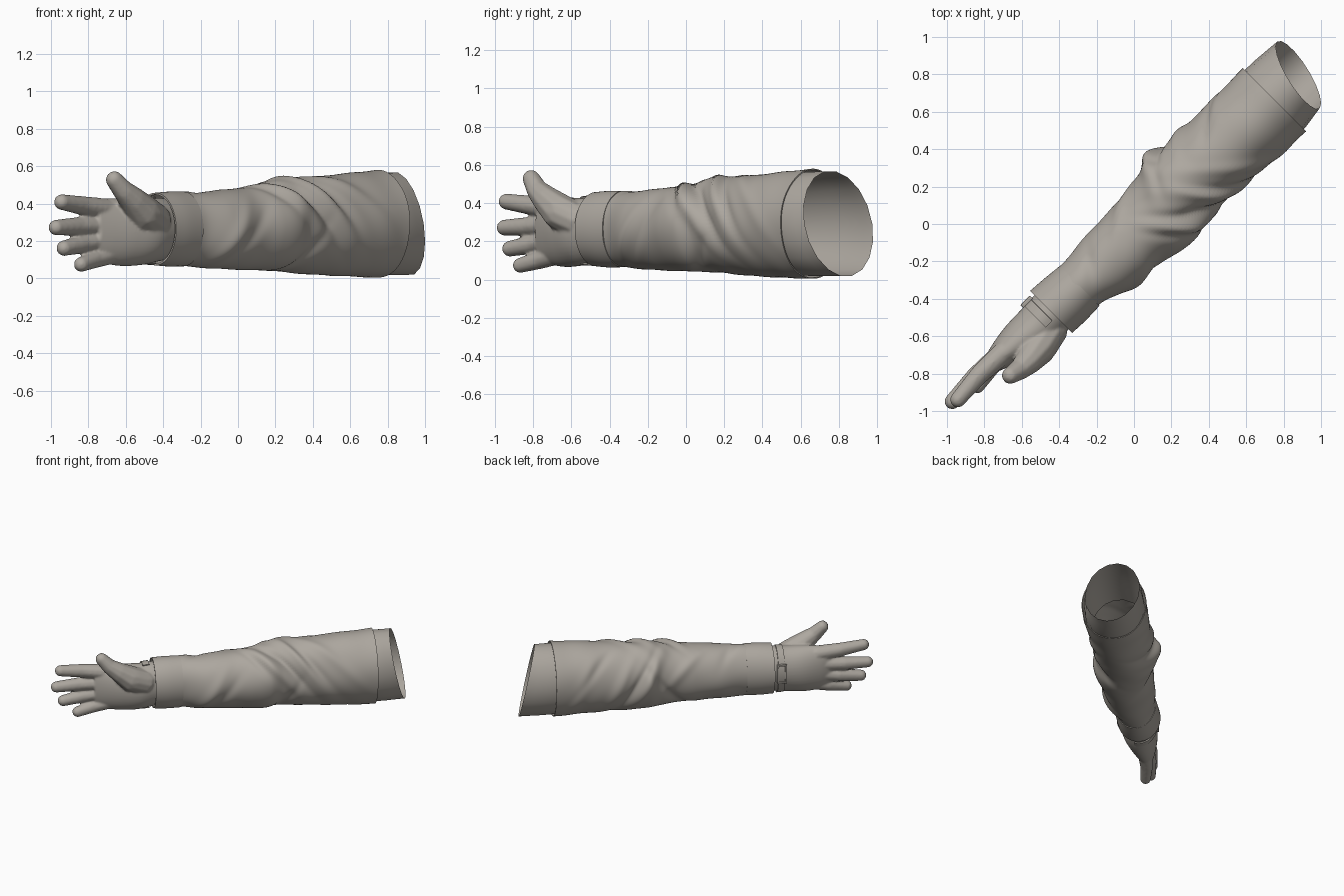
import bpy, bmesh, math
from mathutils import Vector, Matrix

cube = bpy.data.objects.get("Cube")
if cube:
    bpy.data.objects.remove(cube, do_unlink=True)

mat = bpy.data.materials.new("warm grey")
mat.use_nodes = True
GREY = (0.42, 0.39, 0.35, 1)
mat.diffuse_color = GREY
mat.node_tree.nodes["Principled BSDF"].inputs["Base Color"].default_value = GREY

R = math.sqrt(0.5)


def place(s, p, z):
    """Arm space (along the arm, towards the palm side, up) to world."""
    return Vector(((s + p) * R, (s - p) * R, max(z, 0)))


def finish(name, bm, mods=(), angle=40):
    me = bpy.data.meshes.new(name)
    bm.to_mesh(me)
    bm.free()
    me.materials.append(mat)
    ob = bpy.data.objects.new(name, me)
    bpy.context.collection.objects.link(ob)
    bpy.ops.object.select_all(action='DESELECT')
    ob.select_set(True)
    bpy.context.view_layer.objects.active = ob
    for kind, props in mods:
        m = ob.modifiers.new(kind.title(), kind)
        for k, v in props.items():
            setattr(m, k, v)
        bpy.ops.object.modifier_apply(modifier=m.name)
    bpy.ops.object.shade_smooth_by_angle(angle=math.radians(angle))
    return ob


def sample(table, s):
    """Smooth interpolation of (s, back, front, bottom, top) rows."""
    i = 0
    while i < len(table) - 2 and s > table[i + 1][0]:
        i += 1
    a, b = table[i], table[i + 1]
    prev, nxt = table[max(i - 1, 0)], table[min(i + 2, len(table) - 1)]
    h = b[0] - a[0]
    t = (s - a[0]) / h
    out = []
    for k in range(1, 5):
        m0 = (b[k] - prev[k]) / (b[0] - prev[0]) * h
        m1 = (nxt[k] - a[k]) / (nxt[0] - a[0]) * h
        out.append((2*t**3 - 3*t**2 + 1) * a[k] + (t**3 - 2*t**2 + t) * m0
                   + (3*t**2 - 2*t**3) * b[k] + (t**3 - t**2) * m1)
    return out


def loft(bm, table, rings, sides, bump=None, shift=None, caps=False, arc=None):
    s0, s1 = table[0][0], table[-1][0]
    start, end = arc or (0, math.tau)
    count = sides + 1 if arc else sides
    grid = []
    for i in range(rings + 1):
        s = s0 + (s1 - s0) * i / rings
        back, front, low, high = sample(table, s)
        row = []
        for j in range(count):
            a = start + (end - start) * j / sides
            extra = bump(s, a) if bump else 0
            ds = shift(a) * i / rings if shift else 0
            row.append(bm.verts.new(place(
                s + ds,
                (back + front) / 2 + ((front - back) / 2 + extra) * math.cos(a),
                (low + high) / 2 + ((high - low) / 2 + extra) * math.sin(a))))
        grid.append(row)
    for r0, r1 in zip(grid, grid[1:]):
        for j in range(sides):
            k = (j + 1) % count
            bm.faces.new((r0[j], r1[j], r1[k], r0[k]))
    if caps:
        bm.faces.new(grid[0])
        bm.faces.new(grid[-1][::-1])


# Folds: centre along arm, angle in degrees, slant, width, spread, height
FOLDS = [
    (0.20, 40, -0.20, 0.045, 0.9, 0.026),
    (0.30, 40, -0.20, 0.035, 0.9, -0.028),
    (0.40, 50, -0.17, 0.045, 0.9, 0.026),
    (0.50, 35, -0.20, 0.040, 0.8, -0.018),
    (0.62, 50, -0.25, 0.055, 0.9, 0.014),
    (0.09, 60, -0.15, 0.040, 0.7, -0.018),
    (0.30, 170, 0.12, 0.050, 0.9, 0.024),
    (0.40, 180, 0.14, 0.035, 0.9, -0.024),
    (0.50, 170, 0.12, 0.045, 0.8, 0.016),
    (0.79, 175, 0.10, 0.050, 0.7, 0.010),
    (0.18, 190, -0.18, 0.040, 0.8, -0.018),
    (0.02, 150, 0.20, 0.050, 0.7, 0.012),
    (0.70, 150, 0.20, 0.040, 0.7, -0.012),
    (-0.23, -10, 0.12, 0.050, 0.8, 0.014),
    (-0.12, -10, 0.15, 0.045, 0.7, -0.010),
    (0.31, -40, 0.16, 0.040, 0.7, -0.012),
    (-0.32, 110, 0.10, 0.040, 0.6, -0.010),
]


def folds(s, a):
    total = 0.003 * math.sin(9 * s + 3 * a) * math.sin(17 * s - 2 * a)
    for centre, deg, slant, width, spread, height in FOLDS:
        da = (a - math.radians(deg) + math.pi) % math.tau - math.pi
        total += height * math.exp(-((s - centre - slant * da) / width) ** 2
                                   - (da / spread) ** 2)
    return total


# Wrinkled sleeve
bm = bmesh.new()
loft(bm, [(-0.50, -0.120, 0.172, 0.070, 0.458),
          (-0.40, -0.120, 0.180, 0.064, 0.464),
          (-0.25, -0.135, 0.235, 0.055, 0.468),
          (-0.05, -0.145, 0.250, 0.047, 0.485),
          (0.08, -0.150, 0.278, 0.042, 0.500),
          (0.20, -0.175, 0.288, 0.038, 0.522),
          (0.30, -0.205, 0.262, 0.035, 0.535),
          (0.46, -0.180, 0.266, 0.025, 0.540),
          (0.70, -0.176, 0.283, 0.014, 0.558),
          (1.00, -0.177, 0.302, 0.002, 0.578)], 130, 80, bump=folds)
finish("sleeve", bm, [('SOLIDIFY', dict(thickness=0.006, offset=-1))])

# Cuff band, its inner edge tucked against the sleeve
bm = bmesh.new()
loft(bm, [(-0.645, -0.140, 0.178, 0.070, 0.458),
          (-0.55, -0.133, 0.182, 0.064, 0.464),
          (-0.44, -0.122, 0.179, 0.065, 0.464)], 10, 64)
finish("cuff", bm, [('SOLIDIFY', dict(thickness=0.010, offset=-1))])

# Open lining that sticks out of the upper end with an oblique rim
bm = bmesh.new()
loft(bm, [(0.65, -0.155, 0.260, 0.035, 0.535),
          (1.00, -0.163, 0.285, 0.015, 0.565),
          (1.185, -0.148, 0.264, 0.016, 0.570)], 8, 18,
     shift=lambda a: -0.06 * math.sin(a) - 0.045 * math.cos(a))
finish("lining", bm, angle=60)


# Hand: palm, thumb and fingers fused into one skin
def limb(bm, points):
    """Chain of balls through (s, p, z, radius) points."""
    for a, b in zip(points, points[1:]):
        for k in range(13):
            s, p, z, r = Vector(a).lerp(Vector(b), k / 12)
            bmesh.ops.create_icosphere(bm, subdivisions=2, radius=r,
                                       matrix=Matrix.Translation(place(s, p, z)))


bm = bmesh.new()
loft(bm, [(-1.08, -0.055, 0.040, 0.105, 0.410),
          (-1.00, -0.078, 0.072, 0.080, 0.425),
          (-0.88, -0.098, 0.118, 0.066, 0.430),
          (-0.75, -0.103, 0.155, 0.073, 0.428),
          (-0.64, -0.108, 0.150, 0.090, 0.432),
          (-0.50, -0.100, 0.130, 0.110, 0.420)], 24, 40, caps=True)
limb(bm, [(-0.72, 0.085, 0.31, 0.095), (-0.82, 0.105, 0.35, 0.098),
          (-0.91, 0.118, 0.415, 0.075), (-0.98, 0.118, 0.465, 0.058),
          (-1.04, 0.105, 0.528, 0.047)])
FINGERS = [  # knuckle and tip
    ((-0.98, -0.008, 0.368, 0.060), (-1.330, -0.002, 0.408, 0.043)),
    ((-1.00, -0.012, 0.285, 0.058), (-1.358, -0.016, 0.272, 0.043)),
    ((-0.98, -0.010, 0.207, 0.056), (-1.308, -0.006, 0.162, 0.043)),
    ((-0.94, 0.000, 0.133, 0.054), (-1.205, 0.020, 0.075, 0.041)),
]
for base, tip in FINGERS:
    middle = Vector(base).lerp(Vector(tip), 0.5) + Vector((0, -0.010, 0, 0.001))
    limb(bm, [base, middle, tip])
finish("hand", bm, [('REMESH', dict(mode='VOXEL', voxel_size=0.008)),
                    ('SMOOTH', dict(factor=0.5, iterations=5))], angle=180)

# Wrist strap across the back of the hand
bm = bmesh.new()
loft(bm, [(-0.725, -0.114, 0.16, 0.074, 0.438),
          (-0.675, -0.118, 0.16, 0.072, 0.442)], 2, 24,
     arc=(math.radians(75), math.radians(285)))
finish("strap", bm, [('SOLIDIFY', dict(thickness=0.008, offset=-1))])

# Rectangular buckle made of four bars
bm = bmesh.new()
turn = Matrix.Rotation(math.radians(45), 4, 'Z')
for s, z, length, height in ((-0.73, 0.27, 0.012, 0.15), (-0.67, 0.27, 0.012, 0.15),
                             (-0.70, 0.20, 0.07, 0.012), (-0.70, 0.34, 0.07, 0.012)):
    bmesh.ops.create_cube(bm, size=1, matrix=Matrix.Translation(place(s, -0.112, z))
                          @ turn @ Matrix.Diagonal((length, 0.022, height, 1)))
finish("buckle", bm, [('BEVEL', dict(width=0.003, segments=2))])
